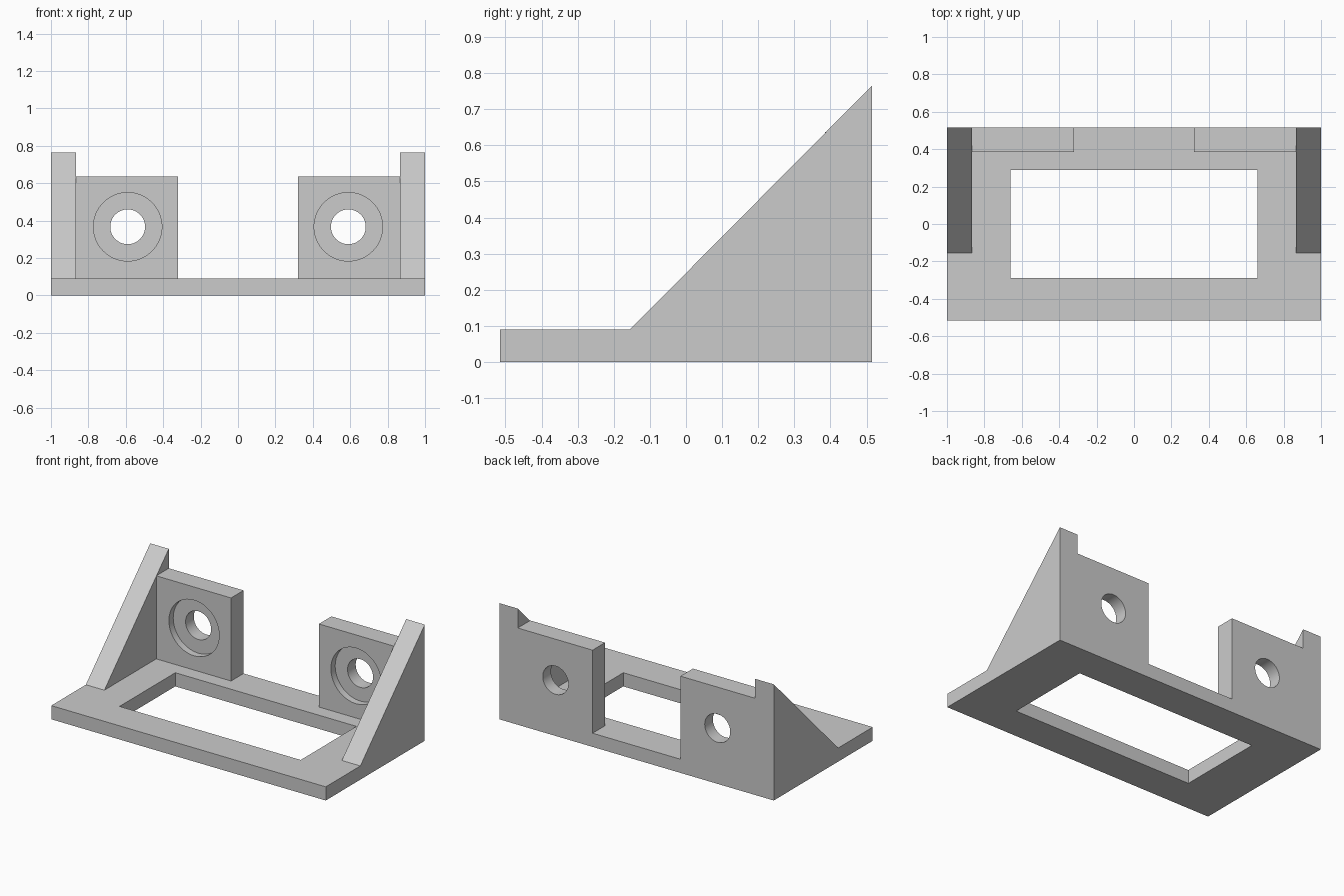
import bpy
import bmesh
import math
from mathutils import Matrix, Vector

old = bpy.data.objects.get("Cube")
if old:
    bpy.data.objects.remove(old, do_unlink=True)

# Main dimensions
DEPTH, BASE_H = 0.515, 0.09
CHEEK_IN, PLATE_IN = 0.865, 0.32
PLATE_FRONT, PLATE_TOP = 0.385, 0.637
HOLE_X, HOLE_Z = 0.59, 0.367

grey = bpy.data.materials.new("light grey")
grey.use_nodes = True
colour = (0.6, 0.6, 0.6, 1)
grey.diffuse_color = colour
grey.node_tree.nodes["Principled BSDF"].inputs["Base Color"].default_value = colour


def finish(name, bm):
    bmesh.ops.recalc_face_normals(bm, faces=bm.faces)
    mesh = bpy.data.meshes.new(name)
    bm.to_mesh(mesh)
    bm.free()
    mesh.materials.append(grey)
    obj = bpy.data.objects.new(name, mesh)
    bpy.context.collection.objects.link(obj)
    return obj


def box(name, x0, x1, y0, y1, z0, z1):
    bm = bmesh.new()
    bmesh.ops.create_cube(bm, size=1)
    bmesh.ops.scale(bm, vec=(x1 - x0, y1 - y0, z1 - z0), verts=bm.verts)
    centre = Vector((x0 + x1, y0 + y1, z0 + z1)) / 2
    bmesh.ops.translate(bm, vec=centre, verts=bm.verts)
    return finish(name, bm)


def extrude_x(name, profile, x0, x1):
    bm = bmesh.new()
    face = bm.faces.new([bm.verts.new((x0, y, z)) for y, z in profile])
    out = bmesh.ops.extrude_face_region(bm, geom=[face])["geom"]
    moved = [g for g in out if isinstance(g, bmesh.types.BMVert)]
    bmesh.ops.translate(bm, vec=(x1 - x0, 0, 0), verts=moved)
    return finish(name, bm)


def cylinder_y(name, x, z, radius, y0, y1):
    bm = bmesh.new()
    place = Matrix.Translation((x, (y0 + y1) / 2, z)) @ Matrix.Rotation(math.pi / 2, 4, "X")
    bmesh.ops.create_cone(bm, cap_ends=True, segments=64, radius1=radius,
                          radius2=radius, depth=y1 - y0, matrix=place)
    return finish(name, bm)


def combine(target, other, operation):
    mod = target.modifiers.new(operation.lower(), "BOOLEAN")
    mod.operation, mod.solver, mod.object = operation, "EXACT", other
    bpy.context.view_layer.objects.active = target
    bpy.ops.object.modifier_apply(modifier=mod.name)
    bpy.data.objects.remove(other, do_unlink=True)


# Base frame with its rectangular window
bracket = box("bracket", -1, 1, -DEPTH, DEPTH, 0, BASE_H)
combine(bracket, box("window_cutter", -0.66, 0.66, -0.29, 0.29, -0.1, 0.2), "DIFFERENCE")

# Triangular side gussets and upright plates with counterbored holes
gusset = [(-0.155, BASE_H), (-0.155, 0), (DEPTH, 0), (DEPTH, 0.765)]
for side in (-1, 1):
    plate_x = sorted((side * PLATE_IN, side * CHEEK_IN))
    plate = box("upright_plate", *plate_x, PLATE_FRONT, DEPTH, 0, PLATE_TOP)
    for radius, back in ((0.183, PLATE_FRONT + 0.045), (0.093, DEPTH + 0.1)):
        cutter = cylinder_y("bore_cutter", side * HOLE_X, HOLE_Z, radius, PLATE_FRONT - 0.1, back)
        combine(plate, cutter, "DIFFERENCE")
    combine(bracket, plate, "UNION")
    combine(bracket, extrude_x("gusset", gusset, side * CHEEK_IN, side), "UNION")

# Merge flat regions, then smooth only the round bores
bm = bmesh.new()
bm.from_mesh(bracket.data)
bmesh.ops.remove_doubles(bm, verts=bm.verts, dist=0.0001)
bmesh.ops.dissolve_limit(bm, angle_limit=math.radians(0.5), verts=bm.verts, edges=bm.edges)
bm.to_mesh(bracket.data)
bm.free()
bpy.ops.object.select_all(action="DESELECT")
bracket.select_set(True)
bpy.context.view_layer.objects.active = bracket
bpy.ops.object.shade_smooth_by_angle(angle=math.radians(30))
